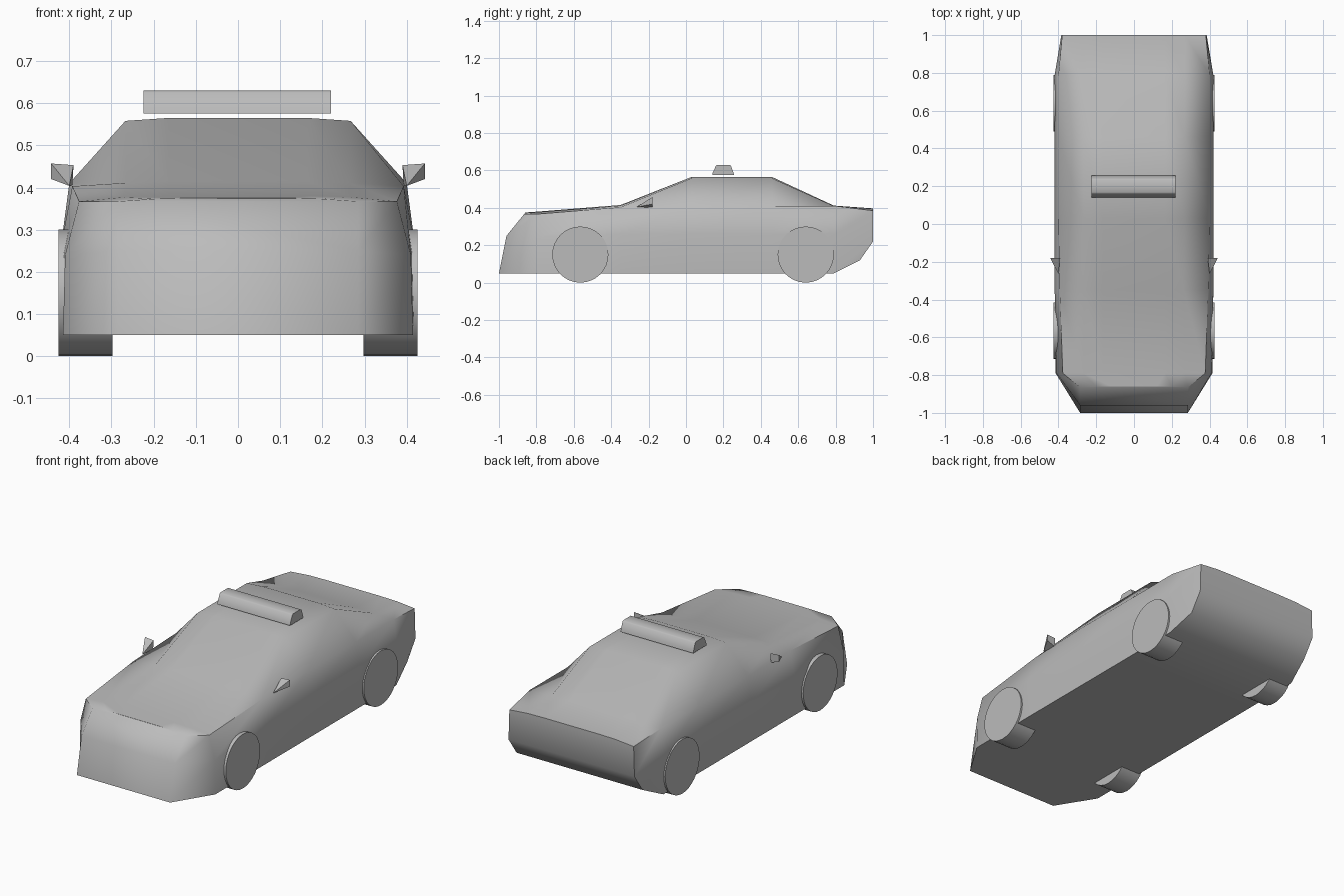
import bpy, bmesh
from math import radians
from mathutils import Matrix

if "Cube" in bpy.data.objects:
    bpy.data.objects.remove(bpy.data.objects["Cube"])

COLOUR = (0.5, 0.5, 0.5, 1)
grey = bpy.data.materials.new("plain grey")
grey.use_nodes = True
grey.diffuse_color = COLOUR
grey.node_tree.nodes["Principled BSDF"].inputs["Base Color"].default_value = COLOUR


def finish(bm, name, angle=None):
    bmesh.ops.recalc_face_normals(bm, faces=bm.faces)
    mesh = bpy.data.meshes.new(name)
    bm.to_mesh(mesh)
    bm.free()
    mesh.materials.append(grey)
    ob = bpy.data.objects.new(name, mesh)
    bpy.context.collection.objects.link(ob)
    if angle:
        bpy.ops.object.select_all(action='DESELECT')
        ob.select_set(True)
        bpy.context.view_layer.objects.active = ob
        bpy.ops.object.shade_smooth_by_angle(angle=radians(angle))
    return ob


# Body: lofted half sections, from sill through waist and shoulder to roof
def section(y, sill, waist, shoulder, rail, crown):
    return [(x, y, z) for x, z in (sill, waist, shoulder, rail, crown)]


SILL, WAIST, SHOULDER = (.415, .05), (.42, .26), (.4, .41)
nose = [(.285, -1, .05), (.285, -.96, .25), (.285, -.865, .367),
        (.2, -.86, .373), (.12, -.86, .375)]
tail = [(.385, .93, .12), (.385, 1, .22), (.38, 1, .385),
        (.27, 1, .395), (.165, 1, .397)]
halves = [
    nose,
    section(-.79, SILL, (.41, .24), (.377, .367), (.27, .377), (.165, .38)),
    section(-.35, SILL, WAIST, (.393, .403), (.265, .411), (.165, .415)),
    section(.03, SILL, WAIST, SHOULDER, (.267, .558), (.165, .565)),
    section(.46, SILL, WAIST, SHOULDER, (.267, .558), (.165, .565)),
    section(.79, SILL, WAIST, SHOULDER, (.27, .41), (.165, .412)),
    tail,
]
bm = bmesh.new()
rings = []
for half in halves:
    full = half + [(-x, y, z) for x, y, z in reversed(half)]
    rings.append([bm.verts.new(p) for p in full])
count = len(rings[0])
for a, b in zip(rings, rings[1:]):
    for i in range(count):
        j = (i + 1) % count
        bm.faces.new((a[i], a[j], b[j], b[i]))
for ring in (rings[0], rings[-1]):
    for i in range(count // 2 - 1):
        bm.faces.new((ring[i], ring[i + 1], ring[-2 - i], ring[-1 - i]))
finish(bm, "body", 62)

# Wheels
for end, y in (("front", -.565), ("rear", .64)):
    for side, s in (("left", 1), ("right", -1)):
        bm = bmesh.new()
        place = Matrix.Translation((s * .362, y, .15)) @ Matrix.Rotation(radians(90), 4, 'Y')
        bmesh.ops.create_cone(bm, cap_ends=True, segments=32, radius1=.15,
                              radius2=.15, depth=.128, matrix=place)
        finish(bm, f"{end}_{side}_wheel", 30)

# Door mirrors: wedge housings that point forwards
for side, s in (("left", 1), ("right", -1)):
    bm = bmesh.new()
    back = [bm.verts.new((s * x, -.18, z)) for x, z in
            ((.39, .453), (.443, .457), (.443, .42), (.393, .402))]
    tip = bm.verts.new((s * .4, -.265, .404))
    bm.faces.new(back)
    for i in range(4):
        bm.faces.new((back[i], back[(i + 1) % 4], tip))
    finish(bm, f"{side}_door_mirror")

# Roof light bar: tapered profile swept across the roof
bm = bmesh.new()
profile = ((.14, .575), (.143, .588), (.16, .625), (.168, .63),
           (.232, .63), (.24, .625), (.254, .588), (.257, .575))
ends = [[bm.verts.new((x, y, z)) for y, z in profile] for x in (-.224, .22)]
for end in ends:
    bm.faces.new(end)
for i in range(len(profile)):
    j = (i + 1) % len(profile)
    bm.faces.new((ends[0][i], ends[0][j], ends[1][j], ends[1][i]))
finish(bm, "roof_light_bar", 50)
